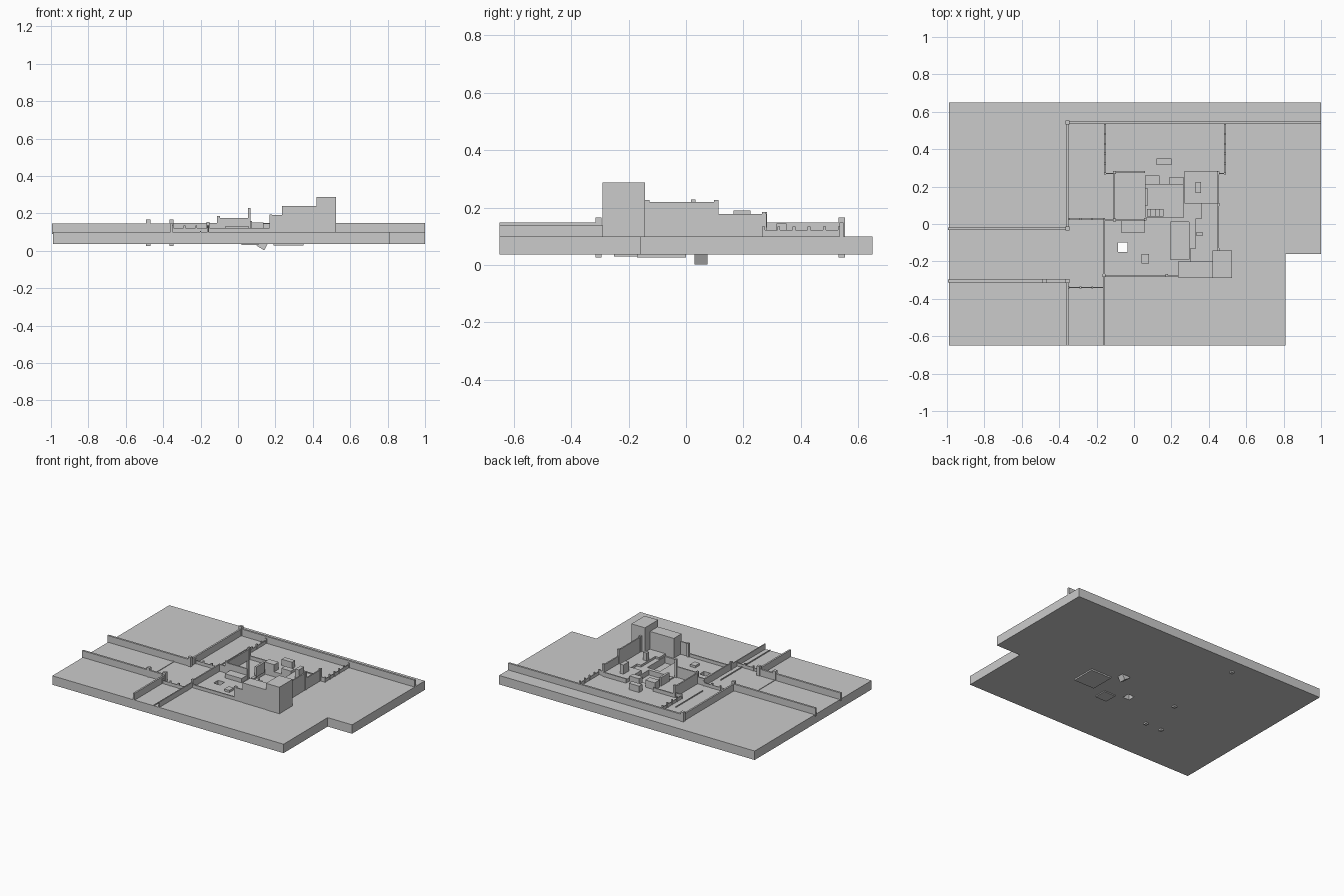
import bpy, bmesh

GROUND = 0.10


def box(name, x0, x1, y0, y1, z0, z1, hidden=False):
    bm = bmesh.new()
    bmesh.ops.create_cube(bm, size=1)
    for v in bm.verts:
        v.co.x = x1 if v.co.x > 0 else x0
        v.co.y = y1 if v.co.y > 0 else y0
        v.co.z = z1 if v.co.z > 0 else z0
    return finish(name, bm, hidden)


def finish(name, bm, hidden=False):
    bmesh.ops.recalc_face_normals(bm, faces=bm.faces)
    me = bpy.data.meshes.new(name)
    bm.to_mesh(me)
    bm.free()
    ob = bpy.data.objects.new(name, me)
    bpy.context.collection.objects.link(ob)
    ob.hide_render = hidden
    ob.hide_viewport = hidden
    return ob


def prism(name, pts, z0, z1):
    bm = bmesh.new()
    face = bm.faces.new([bm.verts.new((x, y, z0)) for x, y in pts])
    ext = bmesh.ops.extrude_face_region(bm, geom=[face])
    for v in ext["geom"]:
        if isinstance(v, bmesh.types.BMVert):
            v.co.z = z1
    return finish(name, bm)


def wall(name, a, b, top, t=0.012):
    (ax, ay), (bx, by) = a, b
    dx, dy = (0, t / 2) if ay == by else (t / 2, 0)
    return box(name, min(ax, bx) - dx, max(ax, bx) + dx,
               min(ay, by) - dy, max(ay, by) + dy, GROUND - 0.01, top)


def post(name, x, y, z0, z1, s=0.022):
    return box(name, x - s / 2, x + s / 2, y - s / 2, y + s / 2, z0, z1)


def fence(name, a, b, n, top=0.13):
    # low panels with taller posts between them
    wall(name + "_panel", a, b, top - 0.008, 0.005)
    for i in range(n):
        f = i / (n - 1)
        post(name + "_post", a[0] + (b[0] - a[0]) * f,
             a[1] + (b[1] - a[1]) * f, 0.09, top + 0.005, 0.01)


# ground slab with a shaft and sunken rooms
slab = prism("ground_slab", [(-0.99, -0.65), (0.81, -0.65), (0.81, -0.16),
                             (1.0, -0.16), (1.0, 0.65), (-0.99, 0.65)],
             0.037, GROUND)
cuts = [("shaft", -0.085, -0.035, -0.15, -0.10, 0.0),
        ("courtyard", 0.065, 0.265, 0.035, 0.21, 0.065),
        ("hall", 0.195, 0.295, -0.19, 0.01, 0.055)]
for n, x0, x1, y0, y1, z0 in cuts:
    c = box(n + "_cutter", x0, x1, y0, y1, z0, 0.2, True)
    m = slab.modifiers.new(n, 'BOOLEAN')
    m.object = c
    m.operation = 'DIFFERENCE'
    m.solver = 'EXACT'

# floor undersides showing below the slab
box("hall_floor_base", 0.19, 0.35, -0.17, 0.0, 0.027, 0.045)
box("pit_floor_base", 0.02, 0.11, -0.25, -0.16, 0.030, 0.045)

# wedge-shaped stair foot under the courtyard
bm = bmesh.new()
prof = [(0.095, 0.04), (0.10, 0.027), (0.14, 0.002), (0.16, 0.04)]
f = bm.faces.new([bm.verts.new((x, 0.03, z)) for x, z in prof])
e = bmesh.ops.extrude_face_region(bm, geom=[f])
bmesh.ops.translate(bm, vec=(0, 0.045, 0),
                    verts=[v for v in e["geom"] if isinstance(v, bmesh.types.BMVert)])
finish("stair_foot", bm)
for i in range(4):
    box("courtyard_step", 0.07 + i * 0.022, 0.092 + i * 0.022, 0.04, 0.08,
        0.06, 0.105 - i * 0.009)

# outer walls
wall("back_wall", (-0.355, 0.542), (1.0, 0.542), 0.148, 0.014)
wall("side_wall", (-0.355, -0.02), (-0.355, 0.542), 0.148)
wall("front_side_wall", (-0.355, -0.65), (-0.355, -0.305), 0.148)
for y in (-0.025, -0.305):
    wall("lane_wall", (-0.995, y), (-0.355, y), 0.147, 0.014)
wall("lane_threshold", (-0.48, -0.305), (-0.48, -0.025), 0.104)
for x, y in [(-0.355, 0.542), (-0.355, -0.025), (-0.355, -0.305), (-0.48, -0.305)]:
    post("wall_pillar", x, y, 0.026, 0.166)

# path edges and garden fences
wall("path_wall", (-0.16, -0.65), (-0.16, -0.28), 0.137, 0.007)
for y0, y1 in ((-0.65, -0.10), (0.10, 0.40)):
    wall("path_kerb", (-0.2, y0), (-0.2, y1), 0.106, 0.006)
for x in (-0.155, 0.487):
    fence("garden_fence", (x, 0.27), (x, 0.535), 6)
fence("front_fence", (-0.35, -0.34), (-0.16, -0.34), 4)
fence("inner_fence", (-0.35, 0.027), (-0.16, 0.027), 4)
wall("fence_return", (-0.155, 0.27), (-0.105, 0.27), 0.13, 0.006)
wall("fence_return", (0.45, 0.27), (0.487, 0.27), 0.13, 0.006)

# house walls
for a, b, top in [((-0.105, 0.02), (-0.105, 0.28), 0.175),
                  ((-0.105, 0.02), (0.06, 0.02), 0.175),
                  ((-0.105, 0.278), (0.06, 0.278), 0.125),
                  ((0.27, 0.278), (0.45, 0.278), 0.13),
                  ((0.45, 0.105), (0.45, 0.28), 0.178),
                  ((0.45, -0.14), (0.45, 0.105), 0.22),
                  ((-0.16, -0.28), (-0.16, 0.027), 0.148),
                  ((-0.16, 0.022), (-0.105, 0.022), 0.148),
                  ((-0.16, -0.28), (0.175, -0.28), 0.122),
                  ((0.175, -0.28), (0.24, -0.28), 0.19)]:
    wall("house_wall", a, b, top, 0.009)
for x, y, top in [(-0.105, 0.275, 0.185), (-0.105, 0.022, 0.185),
                  (0.06, 0.025, 0.228), (0.45, 0.105, 0.226),
                  (0.45, -0.135, 0.226), (0.45, 0.272, 0.185),
                  (-0.16, -0.275, 0.155), (0.175, -0.275, 0.195)]:
    post("house_post", x, y, 0.09, top, 0.015)

# main tower and adjoining hall block
box("tower", 0.42, 0.525, -0.29, -0.143, 0.09, 0.287)
box("hall_block", 0.235, 0.42, -0.287, -0.20, 0.09, 0.24)

# raised rooms and platforms
box("porch_platform", -0.07, 0.06, -0.045, 0.017, 0.09, 0.13)
box("small_crate", 0.04, 0.08, -0.21, -0.16, 0.04, 0.115)
box("chimney_block", 0.335, 0.365, -0.065, -0.042, 0.09, 0.17)
prism("east_platform", [(0.30, -0.20), (0.42, -0.20), (0.42, -0.143), (0.45, -0.143),
                        (0.45, 0.11), (0.36, 0.11), (0.36, 0.03), (0.33, 0.03),
                        (0.33, -0.13), (0.30, -0.13)], 0.09, 0.115)
box("north_east_room", 0.27, 0.45, 0.11, 0.275, 0.09, 0.125)
box("roof_box", 0.33, 0.358, 0.165, 0.225, 0.09, 0.19)
box("north_block", 0.12, 0.20, 0.315, 0.35, 0.09, 0.145)
box("court_block_west", 0.06, 0.135, 0.21, 0.26, 0.09, 0.15)
box("court_block_east", 0.19, 0.265, 0.21, 0.25, 0.09, 0.14)
box("court_pillar", 0.06, 0.075, 0.10, 0.19, 0.09, 0.16)
